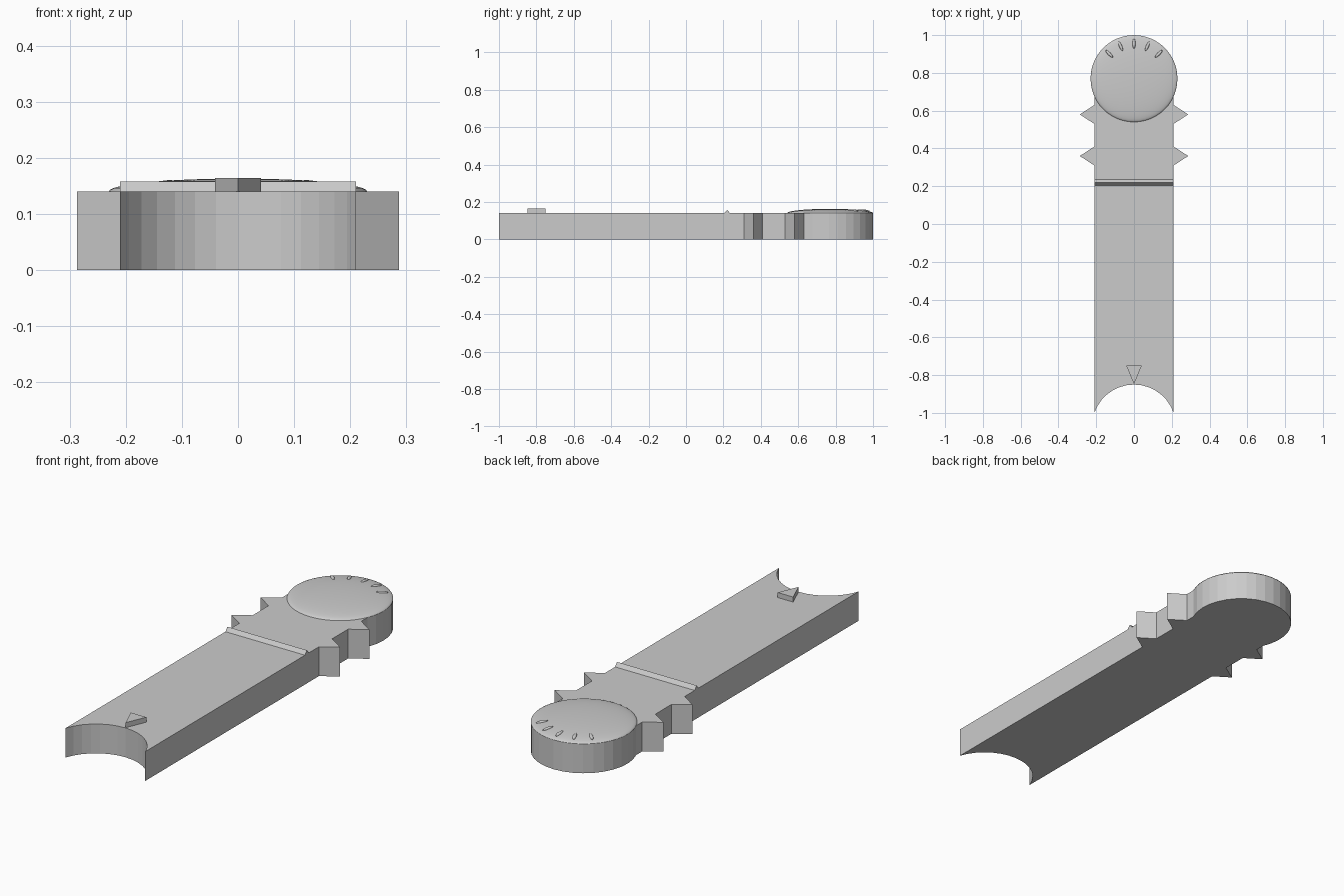
import bpy, bmesh, math
from mathutils import Matrix

if "Cube" in bpy.data.objects:
    bpy.data.objects.remove(bpy.data.objects["Cube"])

W, H = 0.21, 0.14            # half width and thickness of the strap
HEAD_Y, HEAD_R = 0.77, 0.23  # rounded end


def finish(name, bm, smooth=False):
    bmesh.ops.recalc_face_normals(bm, faces=bm.faces)
    me = bpy.data.meshes.new(name)
    bm.to_mesh(me)
    bm.free()
    ob = bpy.data.objects.new(name, me)
    bpy.context.collection.objects.link(ob)
    for p in me.polygons:
        p.use_smooth = smooth
    return ob


def prism(name, points, vec):
    """Extrude a closed outline of 3D points along vec."""
    bm = bmesh.new()
    face = bm.faces.new([bm.verts.new(p) for p in points])
    ext = bmesh.ops.extrude_face_region(bm, geom=[face], use_keep_orig=True)
    verts = [g for g in ext["geom"] if isinstance(g, bmesh.types.BMVert)]
    bmesh.ops.translate(bm, verts=verts, vec=vec)
    return finish(name, bm)


def arc(cx, cy, r, a0, a1, n):
    return [(cx + r * math.cos(a0 + (a1 - a0) * i / n),
             cy + r * math.sin(a0 + (a1 - a0) * i / n)) for i in range(n + 1)]


# Strap body: right teeth, round head, left teeth, concave tail
teeth = []
for y in (0.36, 0.58):
    teeth += [(W, y - 0.05), (0.287, y), (W, y + 0.05)]
start = -math.acos(W / HEAD_R)
head = arc(0, HEAD_Y, HEAD_R, start, math.pi - start, 20)
left = [(-x, y) for x, y in reversed(teeth)]
depth = 0.15
tail_r = (W * W + depth * depth) / (2 * depth)
tail_y = -1 + depth - tail_r
a = math.acos(W / tail_r)
tail = arc(0, tail_y, tail_r, math.pi - a, a, 14)
outline = teeth + head + left + tail
prism("strap_body", [(x, y, 0) for x, y in outline], (0, 0, H))

# Shallow domed cap on the round head
DOME = 0.023
bm = bmesh.new()
bmesh.ops.create_uvsphere(bm, u_segments=48, v_segments=24, radius=1)
bmesh.ops.delete(bm, geom=[v for v in bm.verts if v.co.z < -0.01], context='VERTS')
bmesh.ops.transform(bm, verts=bm.verts, matrix=Matrix.Translation((0, HEAD_Y, H))
                    @ Matrix.Diagonal((HEAD_R, HEAD_R, DOME, 1)))
finish("head_dome", bm, True)

# Fan of small raised slivers on the dome
for i in range(-2, 3):
    t = math.radians(90 - 22.5 * i)
    bm = bmesh.new()
    bmesh.ops.create_uvsphere(bm, u_segments=12, v_segments=8, radius=1)
    bmesh.ops.transform(
        bm, verts=bm.verts,
        matrix=Matrix.Translation((0.185 * math.cos(t), HEAD_Y + 0.185 * math.sin(t), H + 0.0135))
        @ Matrix.Rotation(t, 4, 'Z') @ Matrix.Rotation(0.12, 4, 'Y')
        @ Matrix.Diagonal((0.027, 0.008, 0.006, 1)))
    finish(f"head_mark_{i + 3}", bm, True)

# Triangular ridge across the strap
prism("cross_ridge", [(-W, 0.205, H), (-W, 0.22, H + 0.018), (-W, 0.235, H)], (2 * W, 0, 0))

# Raised pointer near the tail
prism("tail_pointer", [(-0.041, -0.75, H), (0.041, -0.75, H), (0, -0.848, H)], (0, 0, 0.024))
